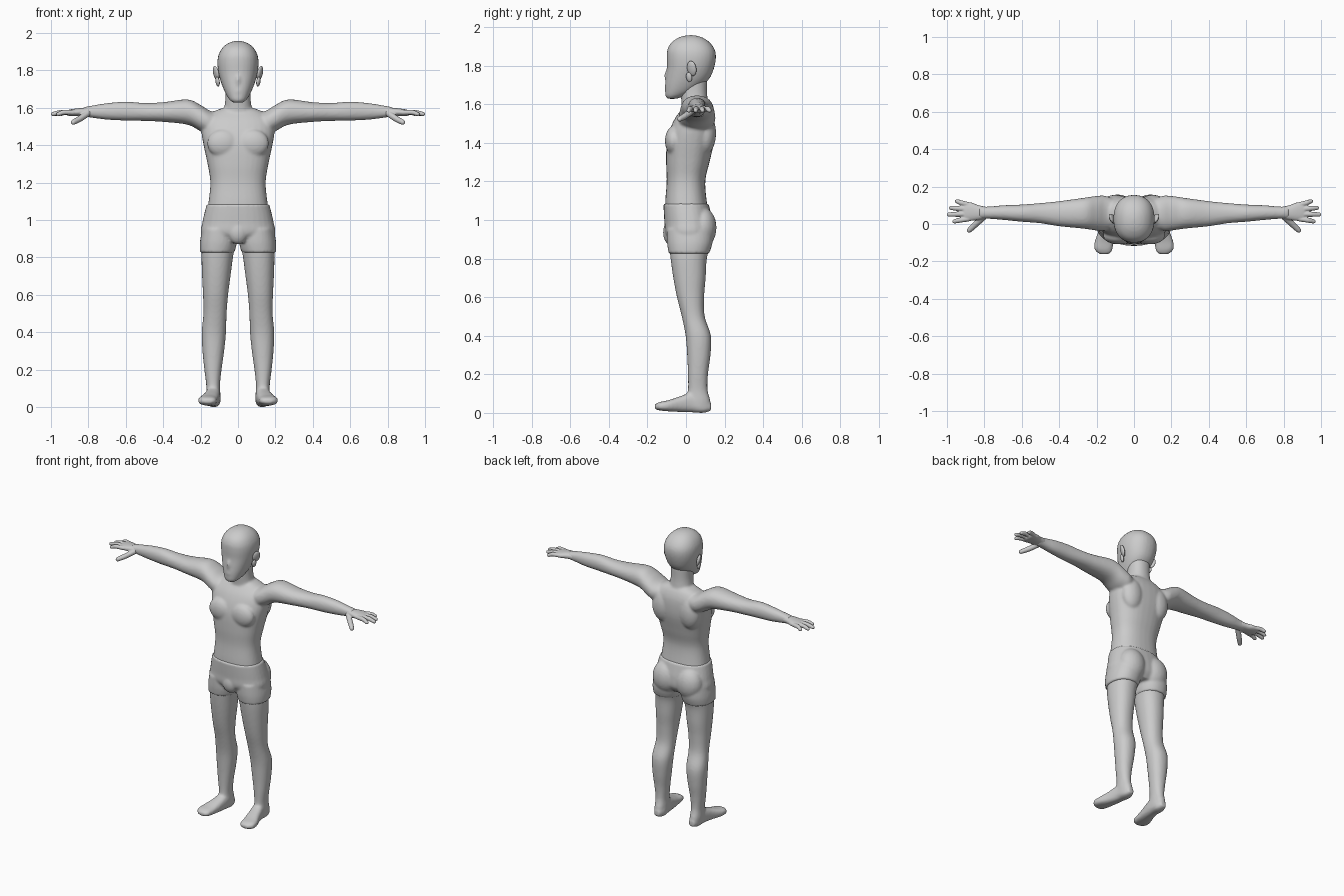
import bpy, bmesh, math
from mathutils import Vector, Matrix

grey = bpy.data.materials.new("matte_grey")
grey.diffuse_color = (0.6, 0.6, 0.6, 1)


def smooth_keys(keys, steps=5):
    """Catmull-Rom interpolation through the key sections."""
    out = []
    for i in range(len(keys) - 1):
        a, b = keys[max(i - 1, 0)], keys[i]
        c, d = keys[i + 1], keys[min(i + 2, len(keys) - 1)]
        for s in range(steps):
            t = s / steps
            out.append([0.5 * (2 * q + (r - p) * t + (2 * p - 5 * q + 4 * r - w) * t * t
                               + (3 * q - p - 3 * r + w) * t ** 3)
                        for p, q, r, w in zip(a, b, c, d)])
    return out + [list(keys[-1])]


def skin(bm, frames, power=2.0, n=32):
    """Closed tube through (centre, u, v) super-ellipse frames."""
    rings = []
    for cen, u, v in frames:
        ring = []
        for k in range(n):
            a = 2 * math.pi * k / n
            c, s = math.cos(a), math.sin(a)
            cx = math.copysign(abs(c) ** (2 / power), c)
            sy = math.copysign(abs(s) ** (2 / power), s)
            ring.append(bm.verts.new(cen + u * cx + v * sy))
        rings.append(ring)
    for r0, r1 in zip(rings, rings[1:]):
        for k in range(n):
            j = (k + 1) % n
            bm.faces.new((r0[k], r0[j], r1[j], r1[k]))
    bm.faces.new(rings[0])
    bm.faces.new(rings[-1])


def loft(bm, axis, keys, side=1, power=2.2):
    """Keys are (position on axis, min a, max a, min b, max b)."""
    ia, ib = [i for i in range(3) if i != axis]
    frames = []
    for pos, a0, a1, b0, b1 in smooth_keys(keys):
        cen, u, v = Vector(), Vector(), Vector()
        cen[axis], cen[ia], cen[ib] = pos, (a0 + a1) / 2, (b0 + b1) / 2
        u[ia], v[ib] = (a1 - a0) / 2, (b1 - b0) / 2
        for w in (cen, u, v):
            w.x *= side
        frames.append((cen, u, v))
    skin(bm, frames, power)


def loft_mid(bm, keys, power=2.2):
    """Upright symmetric loft: (z, half width, y front, y back)."""
    loft(bm, 2, [(z, -w, w, y0, y1) for z, w, y0, y1 in keys], 1, power)


def ball(bm, cen, rad, tilt=(0, 0, 0)):
    m = Matrix.Translation(cen)
    for ang, ax in zip(tilt, "XYZ"):
        m = m @ Matrix.Rotation(ang, 4, ax)
    m = m @ Matrix.Diagonal((*rad, 1))
    bmesh.ops.create_uvsphere(bm, u_segments=24, v_segments=16, radius=1, matrix=m)


def finger(bm, base, mid, tip, r):
    """Rounded digit through three points."""
    p = [Vector(base), Vector(mid), Vector(tip)]
    d = (p[2] - p[0]).normalized()
    u = d.cross(Vector((0, 0, 1))).normalized()
    v = u.cross(d)
    keys = [(*p[0], r), (*p[1], r), (*(p[2] - d * r), r * 0.85),
            (*(p[2] - d * r * 0.3), r * 0.6), (*p[2], r * 0.1)]
    skin(bm, [(Vector(k[:3]), u * k[3], v * k[3]) for k in smooth_keys(keys)], 2, 16)


def finish(bm, name, voxel=0, relax=0, mirror=False):
    bmesh.ops.recalc_face_normals(bm, faces=bm.faces)
    for f in bm.faces:
        f.smooth = True
    me = bpy.data.meshes.new(name)
    bm.to_mesh(me)
    bm.free()
    me.materials.append(grey)
    ob = bpy.data.objects.new(name, me)
    bpy.context.collection.objects.link(ob)
    if voxel:
        m = ob.modifiers.new("blend", 'REMESH')
        m.mode, m.voxel_size, m.use_smooth_shade = 'VOXEL', voxel, True
        s = ob.modifiers.new("relax", 'SMOOTH')
        s.factor, s.iterations = 0.5, relax
    if mirror:
        m = ob.modifiers.new("mirror", 'MIRROR')
        m.use_mirror_merge = False
    return ob


# body: torso, neck, arms, legs and feet blended together
bm = bmesh.new()
loft_mid(bm, [(.92, .16, -.07, .12), (1.0, .175, -.1, .125), (1.08, .16, -.108, .11),
              (1.2, .148, -.1, .1), (1.3, .163, -.103, .122), (1.4, .184, -.1, .145),
              (1.47, .195, -.083, .15), (1.53, .19, -.055, .145),
              (1.575, .14, -.02, .128), (1.597, .09, 0, .11)], 2.4)
loft_mid(bm, [(1.5, .1, -.03, .13), (1.58, .078, -.022, .118),
              (1.65, .067, -.027, .11), (1.73, .068, -.03, .11)])
for s in (-1, 1):
    # chest muscle and shoulder blade
    ball(bm, (s * .08, -.066, 1.41), (.085, .043, .075))
    ball(bm, (s * .1, .1, 1.45), (.075, .056, .11))
    # arm
    loft(bm, 0, [(.08, 0, .12, 1.48, 1.565), (.15, -.035, .15, 1.46, 1.585),
                 (.2, -.035, .15, 1.475, 1.615), (.27, -.025, .14, 1.51, 1.645),
                 (.4, -.012, .122, 1.525, 1.63), (.5, .004, .112, 1.53, 1.626),
                 (.6, .012, .104, 1.532, 1.633), (.7, .022, .1, 1.537, 1.625),
                 (.78, .028, .093, 1.547, 1.612), (.83, .028, .095, 1.555, 1.603)], s)
    # leg
    loft(bm, 2, [(.95, .02, .185, -.09, .13), (.88, .014, .192, -.087, .128),
                 (.8, .027, .195, -.08, .108), (.7, .04, .192, -.066, .102),
                 (.6, .053, .187, -.047, .094), (.5, .061, .185, -.022, .097),
                 (.4, .064, .194, -.002, .129), (.3, .074, .19, .006, .127),
                 (.2, .088, .18, .01, .114), (.12, .096, .17, .01, .112),
                 (.06, .094, .17, 0, .127), (.012, .1, .165, .01, .125)], s)
    # foot, turned outward with raised outer toes
    loft(bm, 1, [(.13, .112, .15, .012, .05), (.09, .094, .166, 0, .08),
                 (.03, .094, .172, .003, .105), (-.03, .1, .187, .005, .086),
                 (-.09, .108, .209, .008, .066), (-.13, .114, .213, .012, .058),
                 (-.152, .122, .198, .016, .05), (-.162, .14, .18, .022, .042)], s, 2.6)
finish(bm, "body", .008, 5)

# shorts: waist block, seat and two short legs
bm = bmesh.new()
loft_mid(bm, [(1.085, .167, -.117, .117), (1.04, .179, -.115, .128),
              (.99, .19, -.112, .138), (.93, .199, -.108, .138), (.885, .16, -.075, .11)], 2.3)
ball(bm, (0, -.078, .935), (.055, .041, .065))
for s in (-1, 1):
    ball(bm, (s * .088, .085, .96), (.09, .073, .105))
    loft(bm, 2, [(.825, .02, .204, -.09, .12), (.88, .006, .204, -.098, .137),
                 (.95, .01, .192, -.1, .14)], s)
finish(bm, "shorts", .008, 3)

# head with nose, brow and chin
bm = bmesh.new()
loft_mid(bm, [(1.628, .026, -.095, -.05), (1.642, .044, -.106, -.01),
              (1.665, .06, -.108, .04), (1.7, .077, -.108, .09), (1.74, .092, -.104, .126),
              (1.79, .105, -.099, .146), (1.84, .11, -.1, .155), (1.88, .105, -.097, .15),
              (1.915, .088, -.08, .128), (1.94, .062, -.048, .096),
              (1.953, .034, -.015, .063), (1.958, .006, .02, .032)], 2.25)
ball(bm, (0, -.093, 1.74), (.016, .019, .04), (.1, 0, 0))
ball(bm, (0, -.092, 1.688), (.03, .019, .016))
finish(bm, "head", .008, 3)

# ears
bm = bmesh.new()
ball(bm, (.117, .03, 1.785), (.012, .026, .04), (.15, .2, -.5))
ball(bm, (.109, .016, 1.74), (.01, .016, .026), (.15, .15, -.4))
finish(bm, "ears", mirror=True)

# hands: palm, four spread fingers and a thumb
bm = bmesh.new()
loft(bm, 0, [(.79, .03, .092, 1.555, 1.602), (.83, .022, .1, 1.556, 1.6),
             (.87, .017, .115, 1.556, 1.596), (.905, .018, .114, 1.557, 1.59),
             (.918, .03, .1, 1.562, 1.584)])
for y0, x1, y1 in ((.028, .972, .012), (.054, 1.002, .05), (.079, .99, .087), (.102, .958, .125)):
    finger(bm, (.88, y0, 1.575), ((.89 + x1) / 2, (y0 + y1) / 2, 1.576), (x1, y1, 1.566), .0135)
finger(bm, (.8, .04, 1.572), (.845, 0, 1.542), (.89, -.042, 1.517), .0165)
finish(bm, "hands", .004, 3, True)
